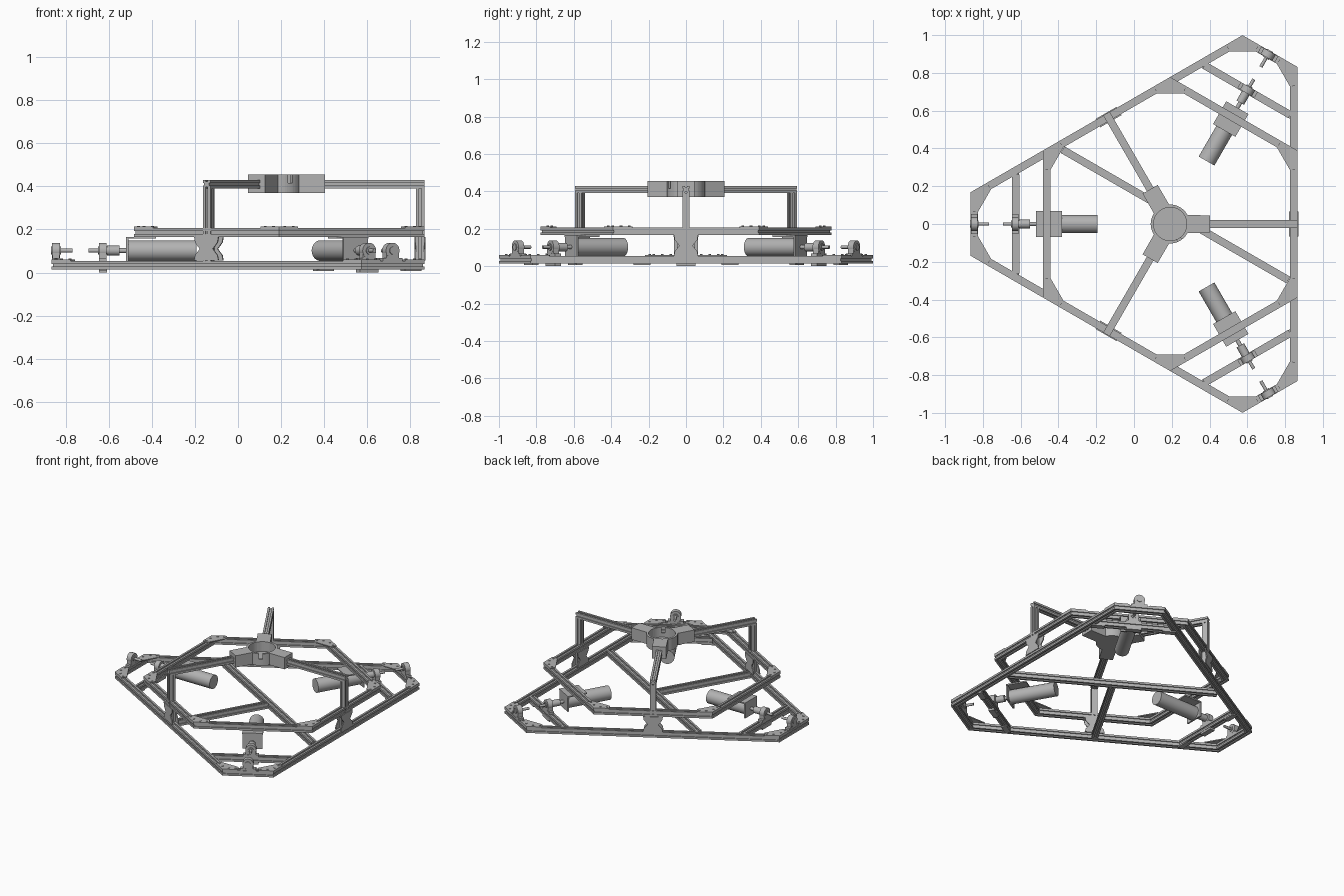
import bpy, bmesh
from math import sin, cos, pi, radians
from mathutils import Matrix, Vector

if "Cube" in bpy.data.objects:
    bpy.data.objects.remove(bpy.data.objects["Cube"])

CENTRE = Vector((0.1915, 0, 0))
S, L = 1.057, 0.674            # frame distances: cut corners, long sides
CORNERS, POSTS = (60, 180, 300), (0, 120, 240)
W = 0.02                       # half width of a beam
LOW, HIGH, ARM = 0.034, 0.186, 0.41   # beam centre heights

metal = bpy.data.materials.new("plain_grey")
metal.use_nodes = True
GREY = (0.45, 0.45, 0.45, 1)
metal.diffuse_color = GREY
metal.node_tree.nodes["Principled BSDF"].inputs["Base Color"].default_value = GREY


def finish(bm, name, angles=(0,), smooth=False):
    """Turn a bmesh into one object per rotation about the centre."""
    bmesh.ops.recalc_face_normals(bm, faces=bm.faces)
    mesh = bpy.data.meshes.new(name)
    bm.to_mesh(mesh)
    bm.free()
    mesh.materials.append(metal)
    made = []
    for a in angles:
        ob = bpy.data.objects.new(name, mesh)
        bpy.context.collection.objects.link(ob)
        ob.matrix_world = Matrix.Translation(CENTRE) @ Matrix.Rotation(radians(a), 4, 'Z')
        made.append(ob)
    if smooth:
        bpy.ops.object.select_all(action='DESELECT')
        made[0].select_set(True)
        bpy.context.view_layer.objects.active = made[0]
        bpy.ops.object.shade_smooth_by_angle(angle=radians(35))
    return made


def box(bm, x, y, z):
    """Box between pairs of limits."""
    mid = [(p[0] + p[1]) / 2 for p in (x, y, z)]
    size = [p[1] - p[0] for p in (x, y, z)]
    m = Matrix.Translation(mid) @ Matrix.Diagonal((*size, 1))
    bmesh.ops.create_cube(bm, size=1, matrix=m)


def rod(bm, x0, x1, r, z, segs=32):
    """Cylinder lying along the radial axis."""
    m = Matrix.Translation(((x0 + x1) / 2, 0, z)) @ Matrix.Rotation(pi / 2, 4, 'Y')
    bmesh.ops.create_cone(bm, cap_ends=True, segments=segs, radius1=r, radius2=r,
                          depth=abs(x1 - x0), matrix=m)


def plate(bm, pts, step):
    """Polygon pushed along a vector."""
    face = bm.faces.new([bm.verts.new(p) for p in pts])
    out = bmesh.ops.extrude_face_region(bm, geom=[face])
    verts = [v for v in out["geom"] if isinstance(v, bmesh.types.BMVert)]
    bmesh.ops.translate(bm, verts=verts, vec=step)
    if face not in bm.faces[:]:
        bm.faces.new([v for v in verts])


# Slotted beam section
side = [(-W, -W), (-0.006, -W), (-0.006, -0.013), (0.006, -0.013), (0.006, -W)]
SECTION = []
for k in range(4):
    c, s = round(cos(k * pi / 2)), round(sin(k * pi / 2))
    SECTION += [(c * u - s * v, s * u + c * v) for u, v in side]


def skin(bm, rings, closed):
    """Join matching rings of points into a tube."""
    rings = [[bm.verts.new(p) for p in ring] for ring in rings]
    n = len(rings[0])
    for i in range(len(rings) if closed else len(rings) - 1):
        a, b = rings[i], rings[(i + 1) % len(rings)]
        for j in range(n):
            bm.faces.new((a[j], a[(j + 1) % n], b[(j + 1) % n], b[j]))
    if not closed:
        bm.faces.new(rings[0])
        bm.faces.new(rings[-1])


def beam(name, p, q, angles=(0,)):
    """Straight slotted beam."""
    p, q = Vector(p), Vector(q)
    d = (q - p).normalized()
    u = d.cross(Vector((0, 1, 0)) if abs(d.z) > 0.9 else Vector((0, 0, 1))).normalized()
    v = d.cross(u)
    bm = bmesh.new()
    skin(bm, [[e + u * a + v * b for a, b in SECTION] for e in (p, q)], False)
    finish(bm, name, angles)


def hexagon(s, l, z):
    """Six corners from the distances of its alternate sides."""
    t = (l - s / 2) / sin(pi / 3)
    return [Matrix.Rotation(radians(a), 3, 'Z') @ Vector((s, y, z))
            for a in CORNERS for y in (-t, t)]


def frame(name, s, l, z):
    """Mitred slotted hexagon with bolted plates at its corners."""
    loops = [hexagon(s - W - u, l - W - u, z + v) for u, v in SECTION]
    bm = bmesh.new()
    skin(bm, [[lp[i] for lp in loops] for i in range(6)], True)
    finish(bm, name)
    bm = bmesh.new()
    outer = hexagon(s, l, z + W)
    inner = hexagon(s - 2 * W, l - 2 * W, z + W)
    mid = hexagon(s - W, l - W, z + W + 0.008)
    for i in range(6):
        d1 = (outer[i - 1] - outer[i]).normalized() * 0.1
        d2 = (outer[(i + 1) % 6] - outer[i]).normalized() * 0.1
        v, n = outer[i], inner[i]
        plate(bm, [v, v + d1, n + d1 * 0.8, n + d2 * 0.8, v + d2], (0, 0, 0.007))
        for d in (d1, d2):
            for f in (0.3, 0.75):
                bmesh.ops.create_cone(bm, cap_ends=True, segments=10, radius1=0.007, radius2=0.007,
                                      depth=0.006, matrix=Matrix.Translation(mid[i] + d * f))
    finish(bm, name + "_corner_plates")


# Frames
frame("lower_frame", S, L, LOW)
frame("upper_frame", L, L, HIGH)

# Lower cross beams with joint plates beneath, and the T-shaped floor braces
beam("corner_cross_beam", (0.818, -0.262, LOW), (0.818, 0.262, LOW), CORNERS)
bm = bmesh.new()
for sgn in (-1, 1):
    box(bm, (0.80, 0.838), sorted((sgn * 0.19, sgn * 0.28)), (0.006, 0.014))
box(bm, (0.80, 0.838), (-0.05, 0.05), (0, 0.014))
finish(bm, "cross_beam_underplate", CORNERS)
beam("long_floor_brace", (-0.69, 0.056, LOW), (0.69, 0.056, LOW), (-30,))
beam("short_floor_brace", (-0.036, 0, LOW), (0.634, 0, LOW), (240,))

# Posts, top arms and post brackets
beam("post", (L - W + 0.001, 0, LOW + W), (L - W + 0.001, 0, ARM - W), POSTS)
beam("top_arm", (0.19, 0, ARM), (L + 0.001, 0, ARM), POSTS)
half = [(0.065, 0.055), (0.06, 0.08), (0.035, 0.11), (0.06, 0.14), (0.065, 0.166)]
outline = half + [(-y, z) for y, z in reversed(half)]
bm = bmesh.new()
for x in (L - 0.002, L - 2 * W - 0.006):
    plate(bm, [(x, y, z) for y, z in outline], (0.007, 0, 0))
finish(bm, "post_bracket", POSTS)

# Hub: three-armed block with a round blind bore
rim = []
for a in POSTS:
    base = radians(a)
    spin = Matrix.Rotation(base, 3, 'Z')
    rim += [spin @ Vector((0.212, y, 0)) for y in (-0.046, -0.02, 0.02, 0.046)]
    rim += [Vector((0.103 * cos(base + radians(t)), 0.103 * sin(base + radians(t)), 0))
            for t in range(27, 94, 6)]
bore = [p.normalized() * 0.088 for p in rim]
bm = bmesh.new()
up = lambda pts, z: [p + Vector((0, 0, z)) for p in pts]
skin(bm, [up(rim, 0.37), up(rim, 0.455), up(bore, 0.455), up(bore, 0.385)], False)
hub = finish(bm, "hub")[0]
bm = bmesh.new()
box(bm, (0.08, 0.12), (-0.011, 0.011), (0.415, 0.47))
for notch in finish(bm, "hub_notch_cutter", (300,)):
    notch.hide_render = True
    notch.hide_set(True)
    cut = hub.modifiers.new("notch", 'BOOLEAN')
    cut.operation, cut.object, cut.solver = 'DIFFERENCE', notch, 'EXACT'

# Drive motors, their brackets and shafts
AXIS = 0.102
bm = bmesh.new()
rod(bm, 0.385, 0.71, 0.048, AXIS, 48)
finish(bm, "motor", CORNERS, True)
bm = bmesh.new()
box(bm, (0.70, 0.711), (-0.065, 0.065), (0.054, 0.166))
box(bm, (0.572, 0.711), (-0.068, 0.068), (0.157, 0.166))
finish(bm, "motor_bracket", CORNERS)
bm = bmesh.new()
rod(bm, 0.71, 0.75, 0.011, AXIS)
rod(bm, 0.742, 0.80, 0.023, AXIS)
rod(bm, 0.80, 0.885, 0.009, AXIS)
rod(bm, 0.96, 1.05, 0.009, AXIS)
finish(bm, "drive_shafts", CORNERS, True)

# Bearing blocks on the cross beam and on the cut corner
for name, x in (("inner_bearing", 0.82), ("outer_bearing", 1.037)):
    bm = bmesh.new()
    rod(bm, x - 0.018, x + 0.018, 0.036, AXIS)
    rod(bm, x - 0.023, x + 0.023, 0.018, AXIS)
    box(bm, (x - 0.018, x + 0.018), (-0.052, 0.052), (0.052, 0.068))
    box(bm, (x - 0.017, x + 0.017), (-0.034, 0.034), (0.06, 0.098))
    finish(bm, name, CORNERS, True)
